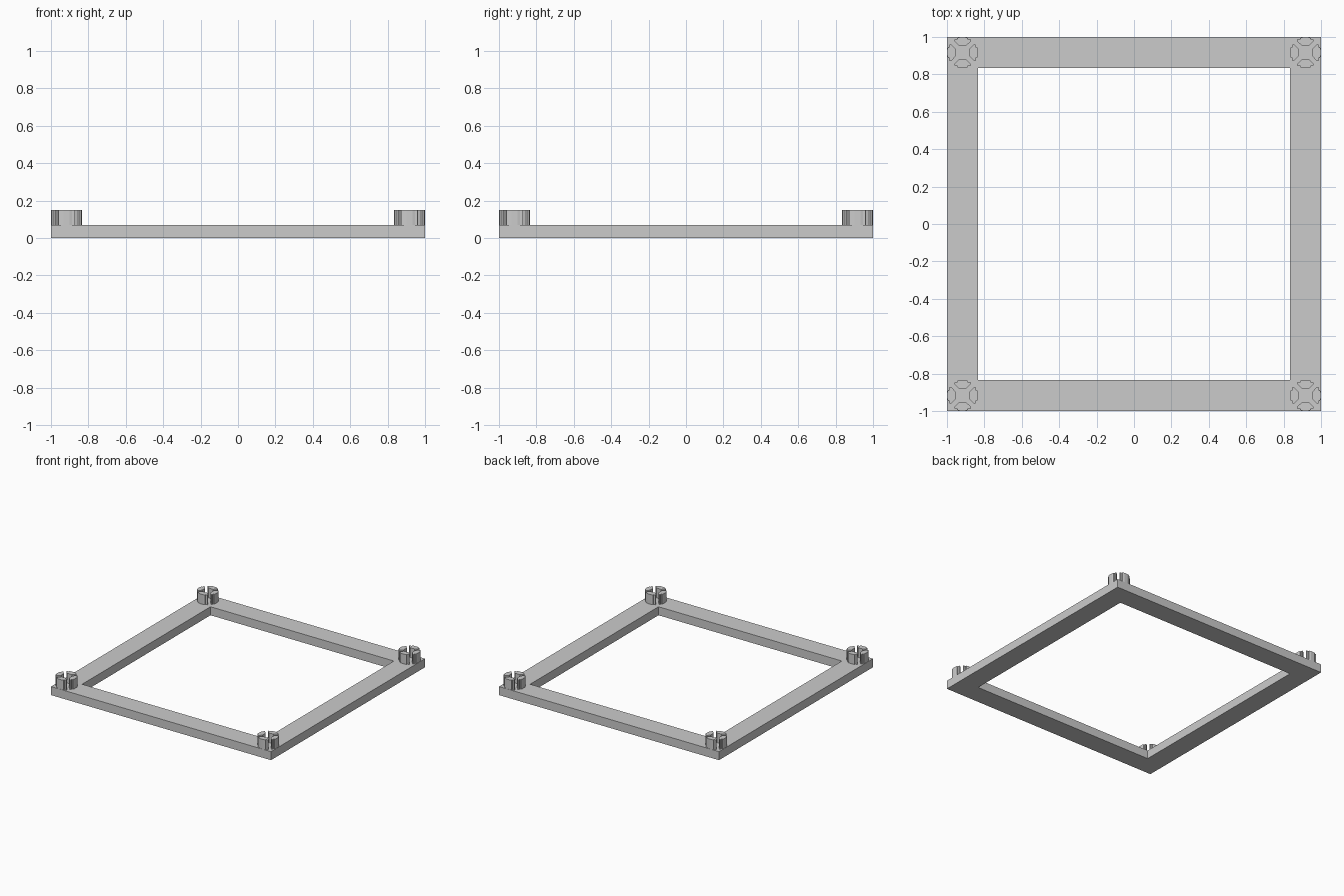
import bpy, bmesh, math
from mathutils import Matrix, Vector

cube = bpy.data.objects.get("Cube")
if cube:
    bpy.data.objects.remove(cube)

GREY = (0.6, 0.6, 0.6, 1)
grey = bpy.data.materials.new("light grey")
grey.use_nodes = True
grey.diffuse_color = GREY
grey.node_tree.nodes["Principled BSDF"].inputs["Base Color"].default_value = GREY

WIDTH = 1 / 6            # width of the frame bars
FRAME_TOP, PEG_TOP = 0.07, 0.15


def finish(name, bm):
    bmesh.ops.recalc_face_normals(bm, faces=bm.faces)
    mesh = bpy.data.meshes.new(name)
    bm.to_mesh(mesh)
    bm.free()
    mesh.materials.append(grey)
    obj = bpy.data.objects.new(name, mesh)
    bpy.context.collection.objects.link(obj)
    return obj


def extrude_up(bm, faces, height):
    new = bmesh.ops.extrude_face_region(bm, geom=faces, use_keep_orig=True)["geom"]
    verts = [v for v in new if isinstance(v, bmesh.types.BMVert)]
    bmesh.ops.translate(bm, vec=(0, 0, height), verts=verts)


# Square frame: two rings of corners bridged by four faces, then raised
bm = bmesh.new()
rings = [[bm.verts.new((r * x, r * y, 0)) for x, y in ((-1, -1), (1, -1), (1, 1), (-1, 1))]
         for r in (1, 1 - WIDTH)]
outer, inner = rings
bars = []
for i in range(4):
    j = (i + 1) % 4
    bars.append(bm.faces.new((outer[i], outer[j], inner[j], inner[i])))
extrude_up(bm, bars, FRAME_TOP)
finish("square_frame", bm)

# Split corner pegs: four stepped segments around a hole, with diagonal slots
half = [(0.021, 0.038), (0.046, 0.062), (0.044, 0.069), (0.029, 0.070),
        (0.029, 0.078), (0.015, 0.082)]
profile = half + [(-x, y) for x, y in reversed(half)]


def corner_peg(name, sx, sy):
    bm = bmesh.new()
    for k in range(4):
        turn = Matrix.Rotation(k * math.pi / 2, 3, 'Z')
        verts = [bm.verts.new(turn @ Vector((x, y, 0))) for x, y in profile]
        extrude_up(bm, [bm.faces.new(verts)], PEG_TOP - FRAME_TOP)
    obj = finish(name, bm)
    centre = 1 - WIDTH / 2
    obj.location = (sx * centre, sy * centre, FRAME_TOP)


for sx, side in ((1, "left"), (-1, "right")):
    for sy, end in ((-1, "front"), (1, "back")):
        corner_peg(f"{end}_{side}_peg", sx, sy)
